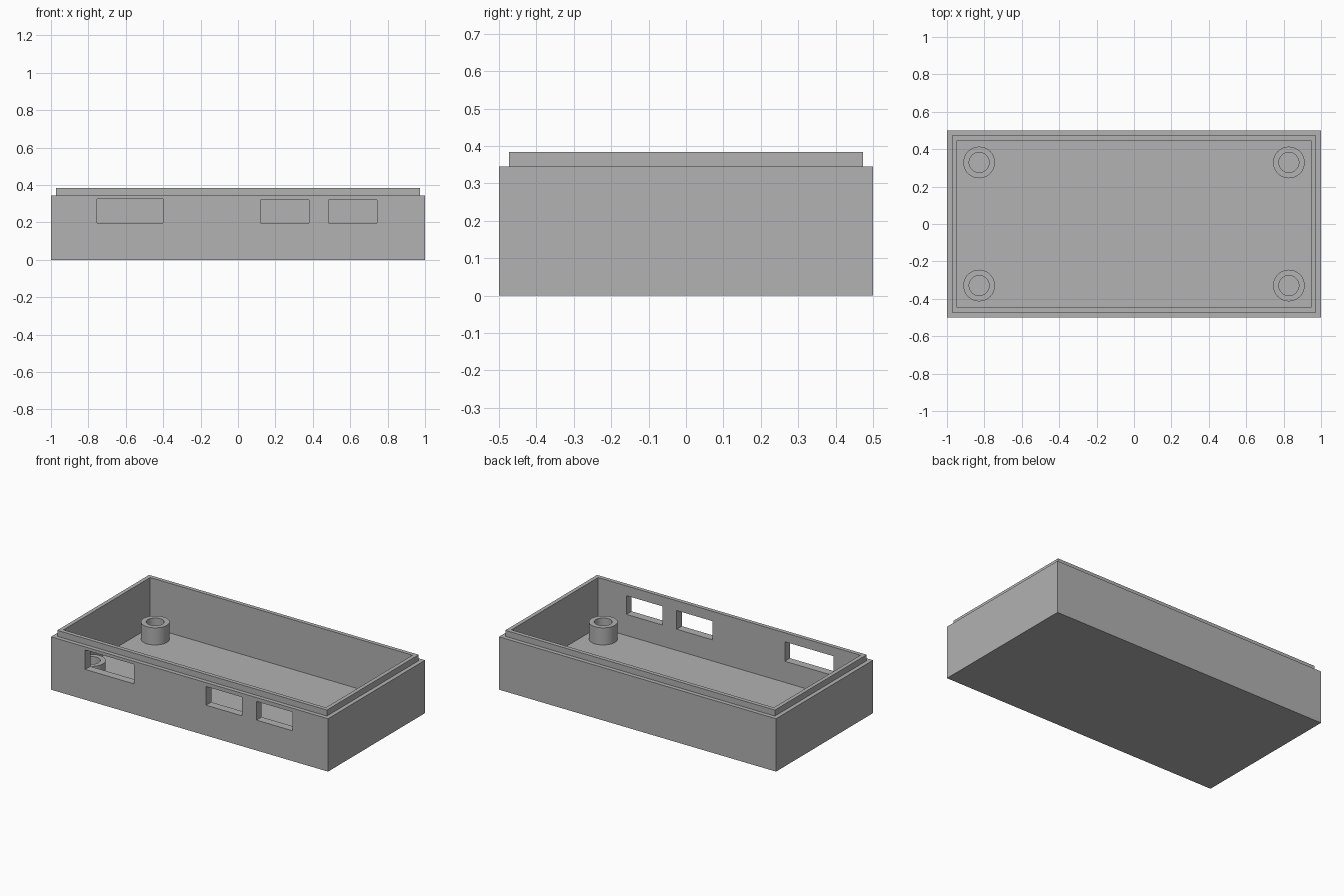
import bpy
import bmesh
import math

cube = bpy.data.objects.get("Cube")
if cube:
    bpy.data.objects.remove(cube, do_unlink=True)

FLOOR, RIM, TOP = 0.06, 0.345, 0.384
LIP, WALL = 0.027, 0.053

grey = bpy.data.materials.new("plain_grey")
grey.use_nodes = True
colour = (0.445, 0.445, 0.445, 1)
grey.diffuse_color = colour
grey.node_tree.nodes["Principled BSDF"].inputs["Base Color"].default_value = colour


def rectangle(inset, z):
    x, y = 1 - inset, 0.5 - inset
    return [(-x, -y, z), (x, -y, z), (x, y, z), (-x, y, z)]


def circle(radius, z, sides=48):
    angles = [2 * math.pi * i / sides for i in range(sides)]
    return [(radius * math.cos(a), radius * math.sin(a), z) for a in angles]


def loft(name, rings, capped, location=(0, 0, 0)):
    """Skin a stack of rings; cap both ends, or join the last to the first."""
    bm = bmesh.new()
    loops = [[bm.verts.new(p) for p in ring] for ring in rings]
    pairs = list(zip(loops, loops[1:]))
    if capped:
        bm.faces.new(loops[0])
        bm.faces.new(loops[-1])
    else:
        pairs.append((loops[-1], loops[0]))
    for a, b in pairs:
        n = len(a)
        for i in range(n):
            j = (i + 1) % n
            bm.faces.new((a[i], a[j], b[j], b[i]))
    bmesh.ops.recalc_face_normals(bm, faces=bm.faces)
    mesh = bpy.data.meshes.new(name)
    bm.to_mesh(mesh)
    bm.free()
    mesh.materials.append(grey)
    obj = bpy.data.objects.new(name, mesh)
    obj.location = location
    bpy.context.collection.objects.link(obj)
    return obj


def activate(obj):
    bpy.ops.object.select_all(action="DESELECT")
    obj.select_set(True)
    bpy.context.view_layer.objects.active = obj


# Open tray with a stepped lip around the rim
tray = loft("tray", [
    rectangle(0, 0), rectangle(0, RIM),
    rectangle(LIP, RIM), rectangle(LIP, TOP),
    rectangle(WALL, TOP), rectangle(WALL, FLOOR),
], capped=True)

# Three port openings through the front wall: left, right, bottom, top
ports = [(-0.753, -0.40, 0.198, 0.325),
         (0.12, 0.38, 0.198, 0.32),
         (0.483, 0.743, 0.198, 0.32)]
for x0, x1, z0, z1 in ports:
    outline = [(x0, y, z) for y in (-0.6, -0.4) for z in (z0, z1)]
    opposite = [(x1, y, z) for _, y, z in outline]
    order = (0, 1, 3, 2)
    cutter = loft("port_cutter", [[side[i] for i in order]
                                  for side in (outline, opposite)], capped=True)
    cutter.hide_render = True
    cut = tray.modifiers.new("port", "BOOLEAN")
    cut.operation, cut.solver, cut.object = "DIFFERENCE", "EXACT", cutter
    activate(tray)
    bpy.ops.object.modifier_apply(modifier=cut.name)
    bpy.data.objects.remove(cutter, do_unlink=True)

# Hollow screw posts in the four corners
for side, sx in (("right", -1), ("left", 1)):
    for end, sy in (("front", -1), ("back", 1)):
        post = loft(f"{end}_{side}_screw_post", [
            circle(0.0845, FLOOR), circle(0.0845, 0.172),
            circle(0.0535, 0.172), circle(0.0535, FLOOR),
        ], capped=False, location=(sx * 0.828, sy * 0.329, 0))
        activate(post)
        bpy.ops.object.shade_smooth_by_angle()
